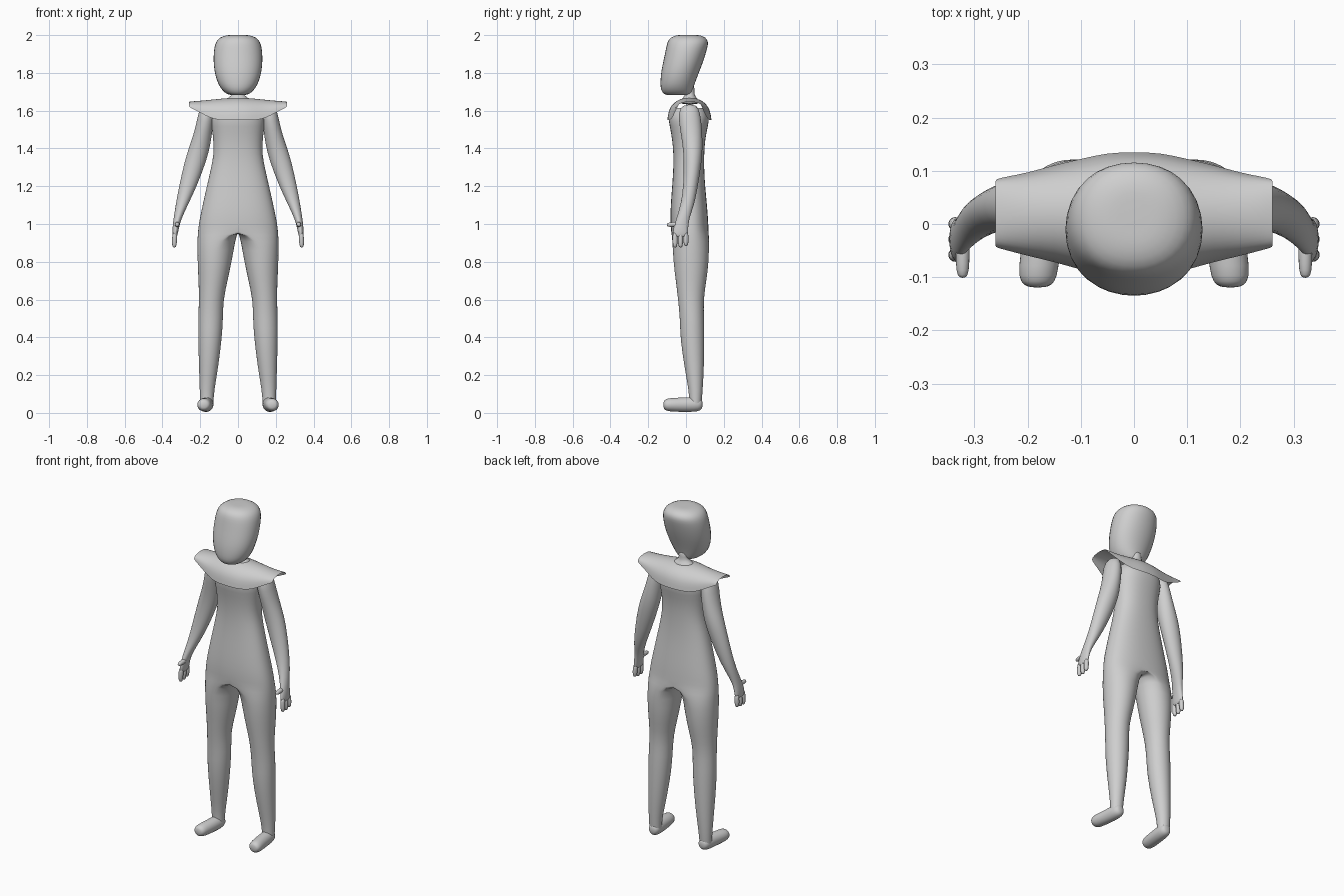
import bpy, bmesh, math

grey = bpy.data.materials.new("plain_grey")
grey.diffuse_color = (0.62, 0.62, 0.62, 1)


def grid(name, rows, closed=True, caps=True, mirror=False, subdiv=1):
    """Skin a list of point rows, optionally mirrored over x, smoothed."""
    bm = bmesh.new()
    vs = [[bm.verts.new(p) for p in row] for row in rows]
    n = len(vs[0])
    for a, b in zip(vs, vs[1:]):
        for i in range(n if closed else n - 1):
            j = (i + 1) % n
            bm.faces.new((a[i], a[j], b[j], b[i]))
    if caps:
        bm.faces.new(vs[0])
        bm.faces.new(vs[-1])
    # drop faces lying on the mirror plane
    if mirror:
        wall = [f for f in bm.faces if all(abs(v.co.x) < 1e-6 for v in f.verts)]
        bmesh.ops.delete(bm, geom=wall, context='FACES')
    bmesh.ops.recalc_face_normals(bm, faces=bm.faces)
    me = bpy.data.meshes.new(name)
    bm.to_mesh(me)
    bm.free()
    me.materials.append(grey)
    for p in me.polygons:
        p.use_smooth = True
    ob = bpy.data.objects.new(name, me)
    bpy.context.collection.objects.link(ob)
    if mirror:
        m = ob.modifiers.new("mirror", 'MIRROR')
        m.merge_threshold = 0.0005
    s = ob.modifiers.new("smooth", 'SUBSURF')
    s.levels = s.render_levels = subdiv
    return ob


def ring(pos, c1, r1, c2, r2, n=16, axis='z', p=2.0, clamp=False):
    """Superellipse ring; clamp keeps it on the +x side of the mirror plane."""
    pts = []
    for i in range(n):
        t = 2 * math.pi * i / n
        c, s = math.cos(t), math.sin(t)
        u = c1 + 1.02 * r1 * math.copysign(abs(c) ** (2 / p), c)
        v = c2 + 1.02 * r2 * math.copysign(abs(s) ** (2 / p), s)
        if clamp and u < 1e-4:
            u = 0.0
        pts.append((u, v, pos) if axis == 'z' else (u, pos, v))
    return pts


# body: half torso rings running down into one leg, mirrored
torso = [  # z, half width, y front, y back
    (1.615, .11, -.07, .10), (1.57, .143, -.095, .125), (1.52, .138, -.085, .115),
    (1.45, .129, -.072, .10), (1.37, .126, -.065, .095), (1.29, .142, -.066, .095),
    (1.20, .163, -.072, .10), (1.10, .185, -.08, .11), (1.02, .202, -.082, .116),
    (.965, .209, -.078, .118)]
leg = [  # z, centre x, radius x, centre y, radius y
    (.92, .114, .1, .025, .096), (.8, .124, .089, .027, .093), (.7, .132, .076, .027, .08),
    (.6, .142, .063, .025, .066), (.5, .145, .065, .032, .063), (.4, .148, .062, .033, .063),
    (.25, .155, .051, .043, .052), (.11, .165, .037, .052, .035), (.05, .165, .034, .05, .032)]
rows = [ring(z, 0, w, (f + b) / 2, (b - f) / 2, 24, p=2.35, clamp=True) for z, w, f, b in torso]
rows += [ring(*r, n=24, clamp=True) for r in leg]
grid("torso_and_legs", rows, caps=False, mirror=True)

# shoulder yoke: arched sheet flaring into open cap sleeves
yoke = [  # x, centre y, half depth, lower z, upper z
    (0, .018, .117, 1.55, 1.672), (.05, .018, .116, 1.55, 1.668), (.1, .018, .104, 1.55, 1.664),
    (.15, .02, .091, 1.562, 1.658), (.2, .018, .078, 1.59, 1.653), (.24, .02, .069, 1.61, 1.65),
    (.26, .02, .064, 1.62, 1.647)]
rows = []
for x, cy, ry, zb, zt in yoke:
    arch = [math.pi * i / 10 for i in range(11)]
    rows.append([(x, cy - ry * math.cos(t), zb + (zt - zb) * max(0, math.sin(t)) ** .8)
                 for t in arch])
grid("shoulder_yoke", rows, closed=False, caps=False, mirror=True)

# neck
grid("neck", [ring(z, 0, rx, .02, ry) for z, rx, ry in
              [(1.63, .09, .06), (1.665, .06, .04), (1.68, .032, .026), (1.7, .027, .024),
               (1.74, .03, .026)]])

# head: flat topped, sloping in at the back down to the neck
head = [  # z, half width, y front, y back
    (1.682, .03, -.095, .01), (1.686, .06, -.118, .03), (1.71, .085, -.133, .036),
    (1.74, .105, -.136, .045), (1.79, .122, -.134, .064), (1.84, .129, -.125, .084),
    (1.89, .13, -.114, .101), (1.935, .126, -.105, .114), (1.965, .117, -.098, .119),
    (1.988, .098, -.083, .105), (2.0, .06, -.05, .075), (2.001, .03, -.02, .045)]
grid("head", [ring(z, 0, w, (f + b) / 2, (b - f) / 2, p=2.15) for z, w, f, b in head])

# arm and palm
arm = [(1.635, .165, .025, .02, .035), (1.59, .165, .045, .016, .06), (1.5, .181, .046, .027, .058),
       (1.42, .2, .054, .035, .053), (1.34, .223, .058, .037, .048), (1.2, .265, .047, .025, .038),
       (1.1, .298, .032, .008, .036), (1.03, .32, .021, -.017, .033), (.98, .33, .017, -.028, .039),
       (.94, .334, .014, -.03, .042), (.93, .334, .009, -.03, .035)]
grid("arm", [ring(*r) for r in arm], mirror=True)

# three fingers and a forward pointing thumb
for i, y in enumerate((-.058, -.029, 0)):
    tip = .875 if i < 2 else .882
    grid(f"finger_{i + 1}", [ring(z, x, r, y, r, 8) for z, x, r in
                             [(.96, .334, .014), (.915, .336, .0145), (tip + .012, .337, .013),
                              (tip, .337, .007)]], mirror=True)
grid("thumb", [ring(y, .322, r, z, r, 8, 'y') for y, z, r in
               [(-.03, 1.0, .014), (-.06, .998, .014), (-.09, .996, .013), (-.102, .996, .007)]],
     mirror=True)

# foot: rounded tube pointing forward
foot = [  # y, centre x, radius x, centre z, radius z
    (.088, .164, .015, .045, .017), (.078, .164, .03, .045, .032), (.05, .165, .037, .045, .04),
    (-.02, .171, .037, .043, .038), (-.085, .18, .038, .043, .036), (-.11, .181, .033, .043, .03),
    (-.12, .181, .017, .043, .016)]
grid("foot", [ring(*r, axis='y') for r in foot], mirror=True)
